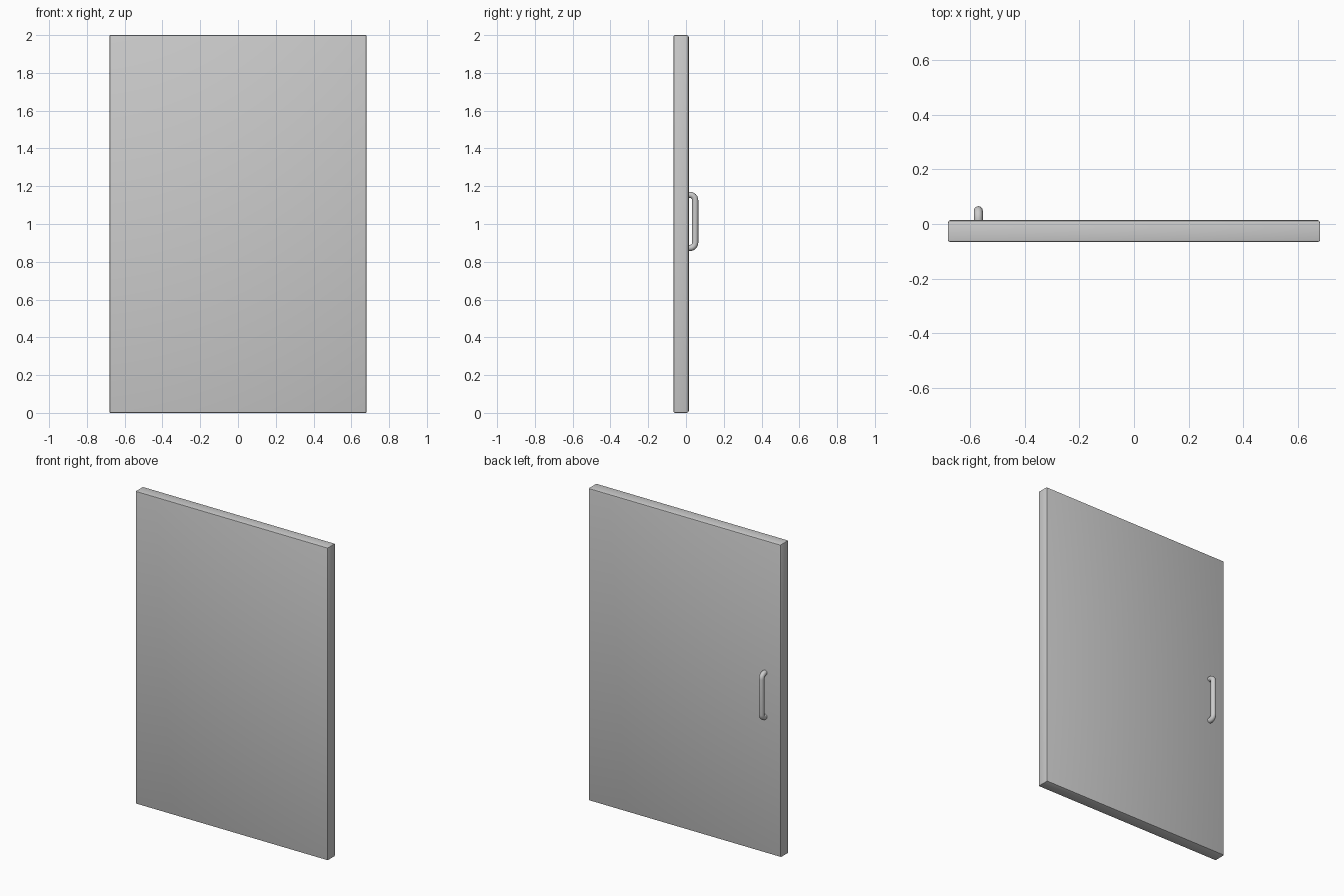
import bpy, bmesh, math

if "Cube" in bpy.data.objects:
    bpy.data.objects.remove(bpy.data.objects["Cube"])

# Door slab: wider edge rounding on the handle side, finer on the front
W, Y0, Y1, H = 0.68, -0.065, 0.015, 2.0
bm = bmesh.new()
bmesh.ops.create_cube(bm, size=1)
for v in bm.verts:
    v.co = (v.co.x * 2 * W, Y1 if v.co.y > 0 else Y0, H if v.co.z > 0 else 0)


def edges_at(test):
    return [e for e in bm.edges if all(test(v.co) for v in e.verts)]


bmesh.ops.bevel(bm, geom=edges_at(lambda c: c.y > Y1 - 1e-4), offset=0.011,
                segments=2, profile=0.5, affect='EDGES')
bmesh.ops.bevel(bm, geom=edges_at(lambda c: c.y < Y0 + 1e-4), offset=0.006,
                segments=2, profile=0.5, affect='EDGES')
corners = [e for e in bm.edges if abs(e.verts[0].co.y - e.verts[1].co.y) > 0.04]
bmesh.ops.bevel(bm, geom=corners, offset=0.004, segments=2, profile=0.5, affect='EDGES')
bmesh.ops.recalc_face_normals(bm, faces=bm.faces)
mesh = bpy.data.meshes.new("door_panel")
bm.to_mesh(mesh)
bm.free()
panel = bpy.data.objects.new("door_panel", mesh)
bpy.context.collection.objects.link(panel)

# Pull handle: round bar swept along a C-shaped path
R, X, YG, ZB, ZT, BEND = 0.0165, -0.569, 0.0485, 0.873, 1.154, 0.028
path = [(X, 0.005, ZB)]
for cz, start in ((ZB + BEND, -90), (ZT - BEND, 0)):
    for i in range(7):
        a = math.radians(start + 15 * i)
        path.append((X, YG - BEND + BEND * math.cos(a), cz + BEND * math.sin(a)))
path.append((X, 0.005, ZT))

curve = bpy.data.curves.new("pull_handle", 'CURVE')
curve.dimensions = '3D'
curve.bevel_depth = R
curve.bevel_resolution = 4
curve.use_fill_caps = True
spline = curve.splines.new('POLY')
spline.points.add(len(path) - 1)
for p, co in zip(spline.points, path):
    p.co = (*co, 1)
handle = bpy.data.objects.new("pull_handle", curve)
bpy.context.collection.objects.link(handle)

# Turn the handle into a mesh and smooth both parts
bpy.ops.object.select_all(action='DESELECT')
handle.select_set(True)
bpy.context.view_layer.objects.active = handle
bpy.ops.object.convert(target='MESH')
panel.select_set(True)
bpy.ops.object.shade_smooth_by_angle(angle=math.radians(35))
